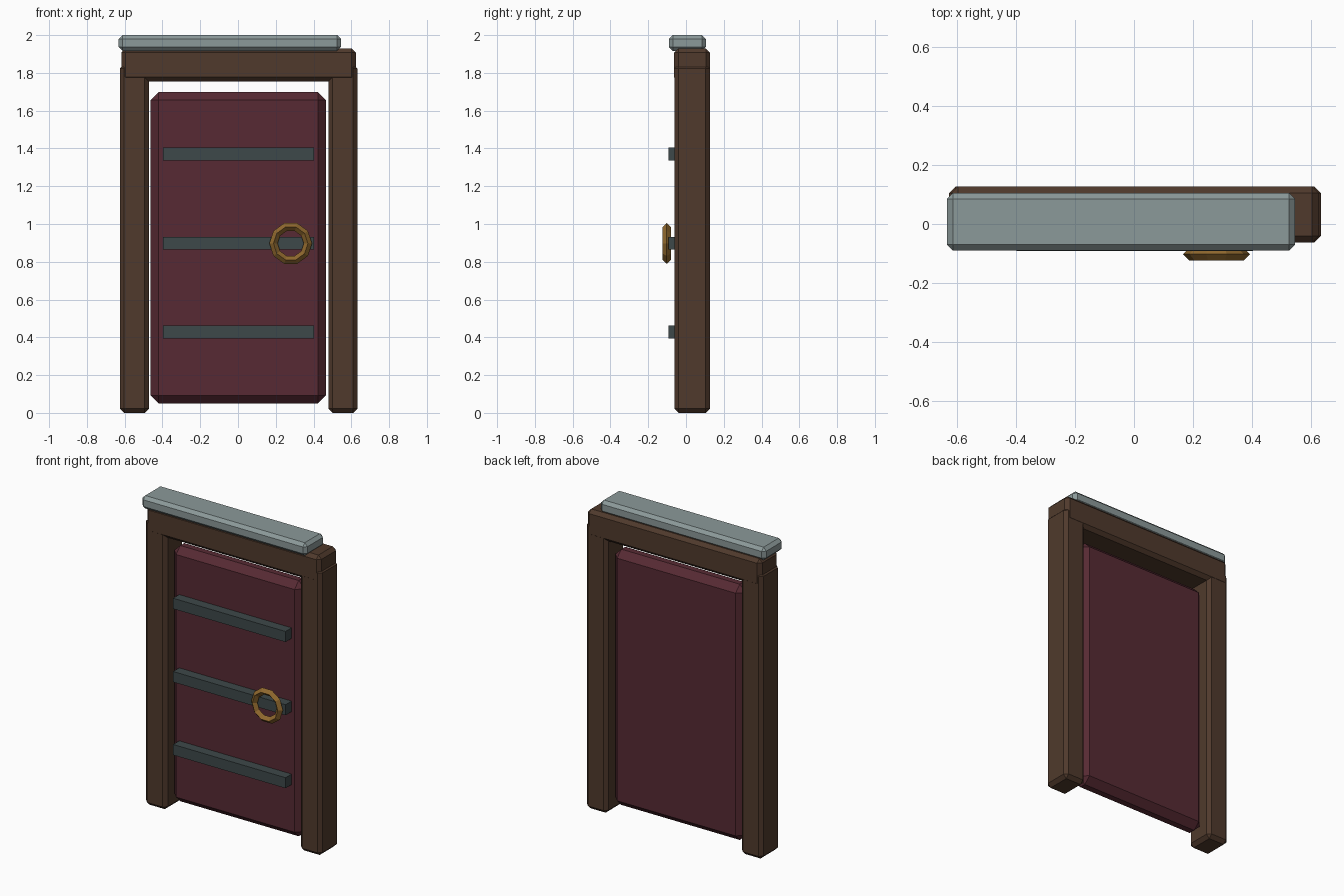
import bpy
from math import pi

if "Cube" in bpy.data.objects:
    bpy.data.objects.remove(bpy.data.objects["Cube"])


def material(name, rgb):
    m = bpy.data.materials.new(name)
    m.diffuse_color = (*rgb, 1)
    m.use_nodes = True
    m.node_tree.nodes["Principled BSDF"].inputs["Base Color"].default_value = m.diffuse_color
    return m


WOOD = material("brown_wood", (0.080, 0.042, 0.025))
RED = material("red_wood", (0.095, 0.023, 0.033))
STONE = material("grey_stone", (0.26, 0.32, 0.32))
IRON = material("dark_iron", (0.047, 0.065, 0.067))
BRASS = material("brass", (0.28, 0.14, 0.027))


def box(name, x, y, z, mat, bevel=0):
    """Box from (min, max) ranges, with optional flat chamfer."""
    bpy.ops.mesh.primitive_cube_add(
        size=1, location=[(a + b) / 2 for a, b in (x, y, z)])
    ob = bpy.context.object
    ob.name = name
    ob.scale = [b - a for a, b in (x, y, z)]
    bpy.ops.object.transform_apply(location=False, rotation=False, scale=True)
    ob.data.materials.append(mat)
    if bevel:
        mod = ob.modifiers.new("chamfer", 'BEVEL')
        mod.width = bevel
        mod.segments = 1
    return ob


# Frame: two posts, a lintel and an off-centre stone cap
box("left_post", (-0.626, -0.472), (-0.062, 0.126), (0, 1.845), WOOD, 0.022)
box("right_post", (0.478, 0.632), (-0.062, 0.126), (0, 1.845), WOOD, 0.022)
box("lintel", (-0.618, 0.624), (-0.063, 0.127), (1.755, 1.93), WOOD, 0.022)
box("stone_cap", (-0.632, 0.545), (-0.09, 0.105), (1.917, 2.0), STONE, 0.02)

# Door panel
box("door_panel", (-0.462, 0.466), (-0.03, 0.095), (0.051, 1.698), RED, 0.042)

# Iron straps
for i, z in enumerate((0.428, 0.898, 1.37)):
    box(f"iron_strap_{i + 1}", (-0.398, 0.403), (-0.092, -0.02),
        (z - 0.034, z + 0.034), IRON)

# Pull ring with diamond cross-section
bpy.ops.mesh.primitive_torus_add(
    major_segments=10, minor_segments=4, major_radius=0.091,
    minor_radius=0.022, location=(0.279, -0.102, 0.897), rotation=(pi / 2, 0, 0))
ring = bpy.context.object
ring.name = "pull_ring"
ring.data.materials.append(BRASS)
for p in ring.data.polygons:
    p.use_smooth = False
